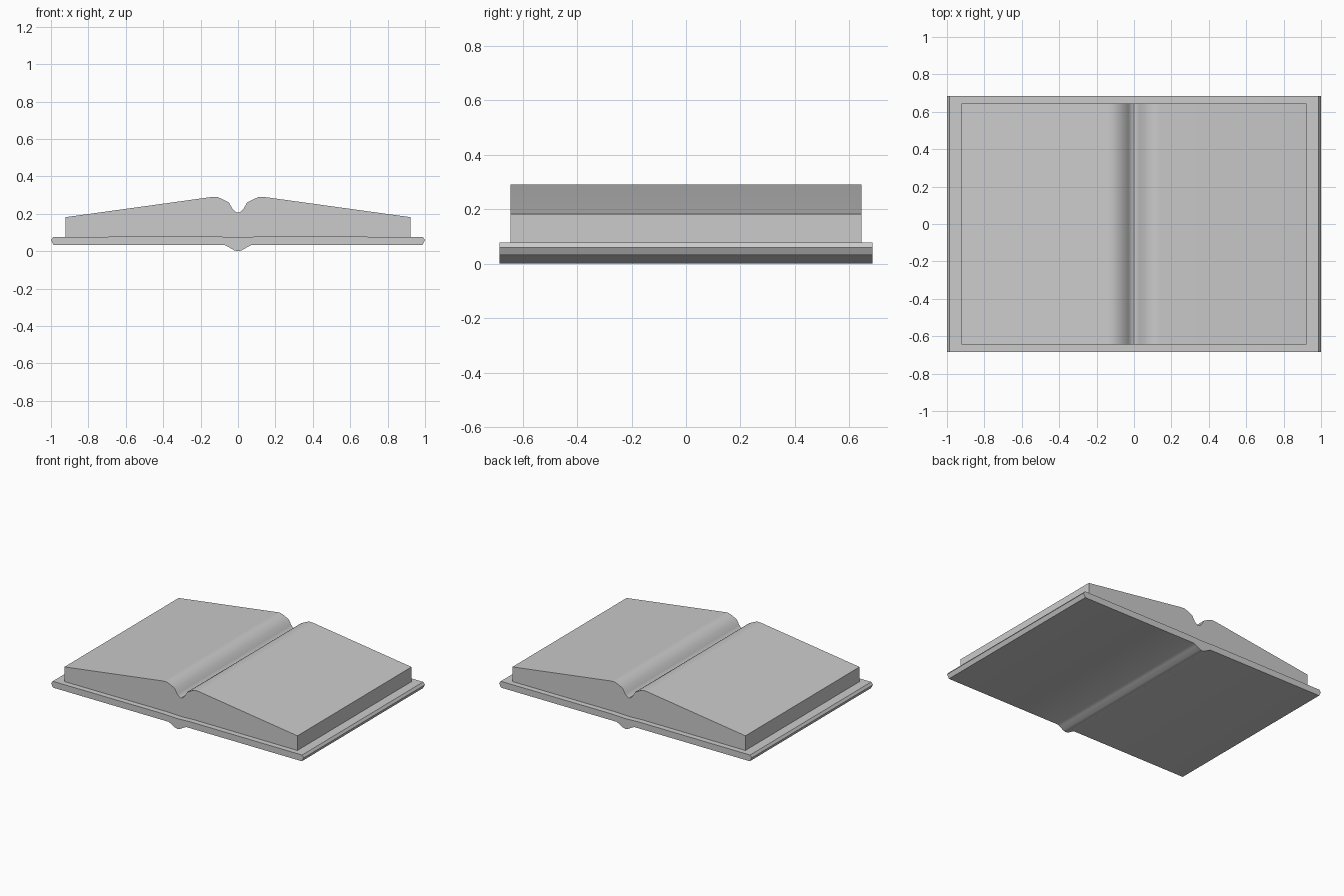
import bpy, bmesh, math

if "Cube" in bpy.data.objects:
    bpy.data.objects.remove(bpy.data.objects["Cube"])


def extrude_profile(name, upper, lower, half_depth):
    """Mirror half outlines (listed outer to inner, ending at x = 0) and extrude along y."""
    def mirrored(pts):
        return [(-x, z) for x, z in pts] + [(x, z) for x, z in reversed(pts[:-1])]

    outline = mirrored(upper) + mirrored(lower)[::-1]
    bm = bmesh.new()
    face = bm.faces.new([bm.verts.new((x, -half_depth, z)) for x, z in outline])
    out = bmesh.ops.extrude_face_region(bm, geom=[face])
    verts = [g for g in out["geom"] if isinstance(g, bmesh.types.BMVert)]
    bmesh.ops.translate(bm, verts=verts, vec=(0, 2 * half_depth, 0))
    if face.is_valid and len(face.link_loops if hasattr(face, "link_loops") else face.loops) == 0:
        bm.faces.remove(face)
    bmesh.ops.recalc_face_normals(bm, faces=bm.faces[:])
    mesh = bpy.data.meshes.new(name)
    bm.to_mesh(mesh)
    bm.free()
    obj = bpy.data.objects.new(name, mesh)
    bpy.context.collection.objects.link(obj)
    bpy.ops.object.select_all(action='DESELECT')
    obj.select_set(True)
    bpy.context.view_layer.objects.active = obj
    bpy.ops.object.shade_smooth_by_angle(angle=math.radians(35))
    return obj


# Open cover with bevelled outer edges and a ridge for the spine
extrude_profile(
    "cover",
    upper=[(1.0, 0.06), (0.987, 0.077), (0.1, 0.078), (0.0, 0.074)],
    lower=[(0.985, 0.032), (0.07, 0.032), (0.05, 0.022), (0.02, 0.005), (0.0, 0.0)],
    half_depth=0.685)

# Page block sloping to the fore-edges, with a rounded centre gutter
extrude_profile(
    "pages",
    upper=[(0.922, 0.182), (0.14, 0.29), (0.115, 0.291), (0.09, 0.282), (0.05, 0.262),
           (0.03, 0.228), (0.012, 0.21), (0.0, 0.206)],
    lower=[(0.922, 0.076), (0.0, 0.074)],
    half_depth=0.645)
